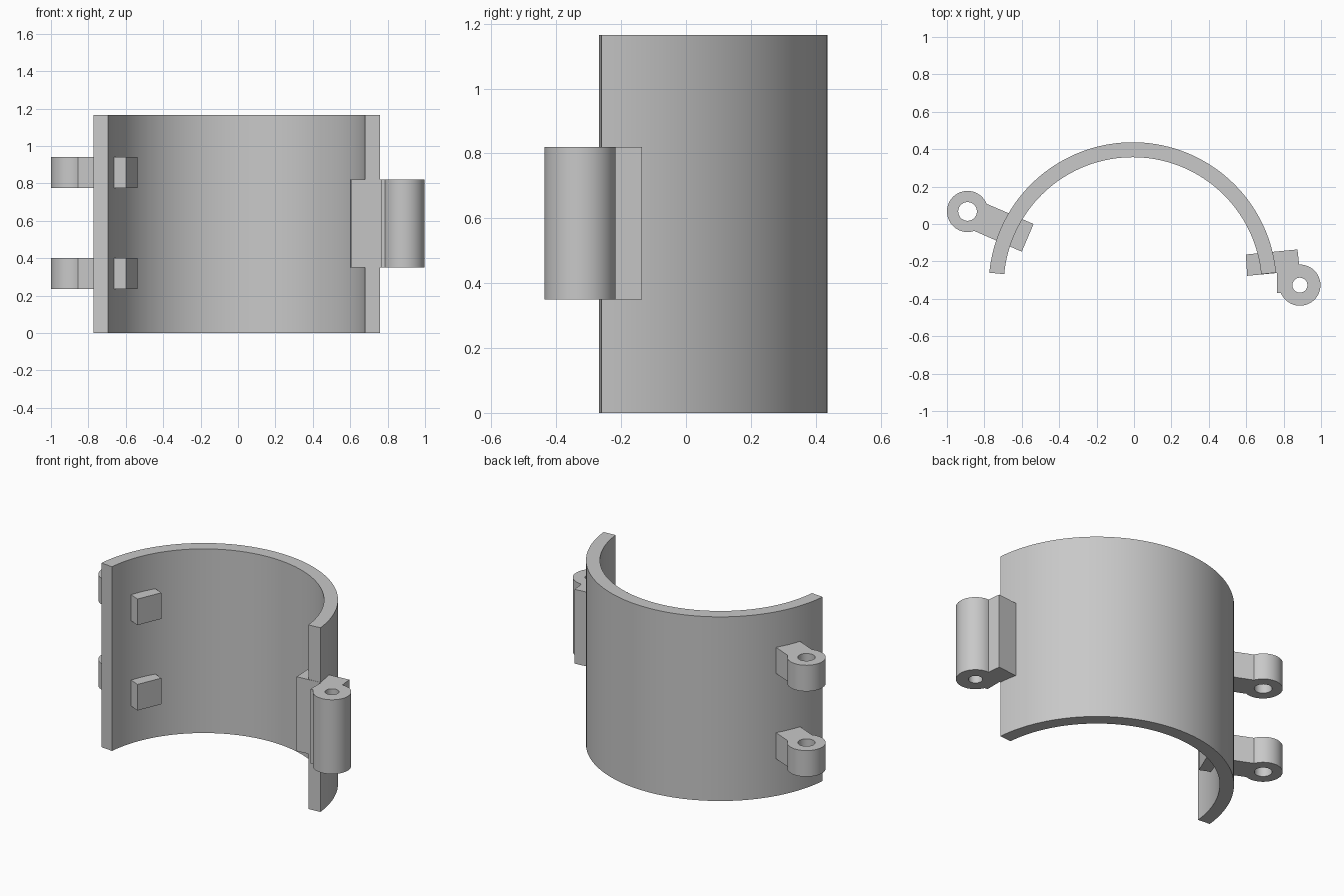
import bpy, bmesh
from math import radians, cos, sin

if "Cube" in bpy.data.objects:
    bpy.data.objects.remove(bpy.data.objects["Cube"])

grey = bpy.data.materials.new("plain grey")
grey.use_nodes = True
grey.diffuse_color = (0.58, 0.58, 0.58, 1)
grey.node_tree.nodes["Principled BSDF"].inputs["Base Color"].default_value = grey.diffuse_color


def arc(cx, cy, r, start, end, steps):
    """Points along an arc, angles in degrees."""
    angles = [radians(start + (end - start) * i / steps) for i in range(steps + 1)]
    return [(cx + r * cos(a), cy + r * sin(a)) for a in angles]


def prism(name, loops, z0, z1):
    """Extrude an outline, with optional holes, from z0 up to z1."""
    bm = bmesh.new()
    edges = []
    for loop in loops:
        verts = [bm.verts.new((x, y, z0)) for x, y in loop]
        edges += [bm.edges.new((v, verts[i - 1])) for i, v in enumerate(verts)]
    bmesh.ops.triangle_fill(bm, edges=edges, use_beauty=True)
    top = bmesh.ops.extrude_face_region(bm, geom=bm.faces[:], use_keep_orig=True)
    lifted = [g for g in top["geom"] if isinstance(g, bmesh.types.BMVert)]
    bmesh.ops.translate(bm, verts=lifted, vec=(0, 0, z1 - z0))
    bmesh.ops.recalc_face_normals(bm, faces=bm.faces[:])
    mesh = bpy.data.meshes.new(name)
    bm.to_mesh(mesh)
    bm.free()
    mesh.materials.append(grey)
    obj = bpy.data.objects.new(name, mesh)
    bpy.context.collection.objects.link(obj)
    bpy.ops.object.select_all(action="DESELECT")
    obj.select_set(True)
    bpy.context.view_layer.objects.active = obj
    bpy.ops.object.shade_smooth_by_angle(angle=radians(25))


# Half-round clamp wall
cx, cy, tilt = -0.007, -0.333, 5.4
wall = arc(cx, cy, 0.77, tilt, 180 - tilt, 72) + arc(cx, cy, 0.69, 180 - tilt, tilt, 72)
prism("clamp_wall", [wall], 0, 1.165)

# Pair of latch lugs on the right, passing through the wall
lug = arc(-0.89, 0.067, 0.11, 22, 289, 36) + [(-0.60, -0.148), (-0.537, 0.0)]
lug_hole = arc(-0.89, 0.067, 0.05, 0, 350, 35)
for name, z in (("lower_lug", 0.235), ("upper_lug", 0.775)):
    prism(name, [lug, lug_hole], z, z + 0.165)

# Hinge barrel on the left with its mounting block
barrel = arc(0.887, -0.327, 0.11, 92, -158, 36)
block = [(0.765, -0.368), (0.765, -0.262), (0.605, -0.277), (0.598, -0.163), (0.874, -0.136)]
hinge_hole = arc(0.887, -0.327, 0.04, 0, 350, 35)
prism("hinge_knuckle", [barrel + block, hinge_hole], 0.35, 0.82)
